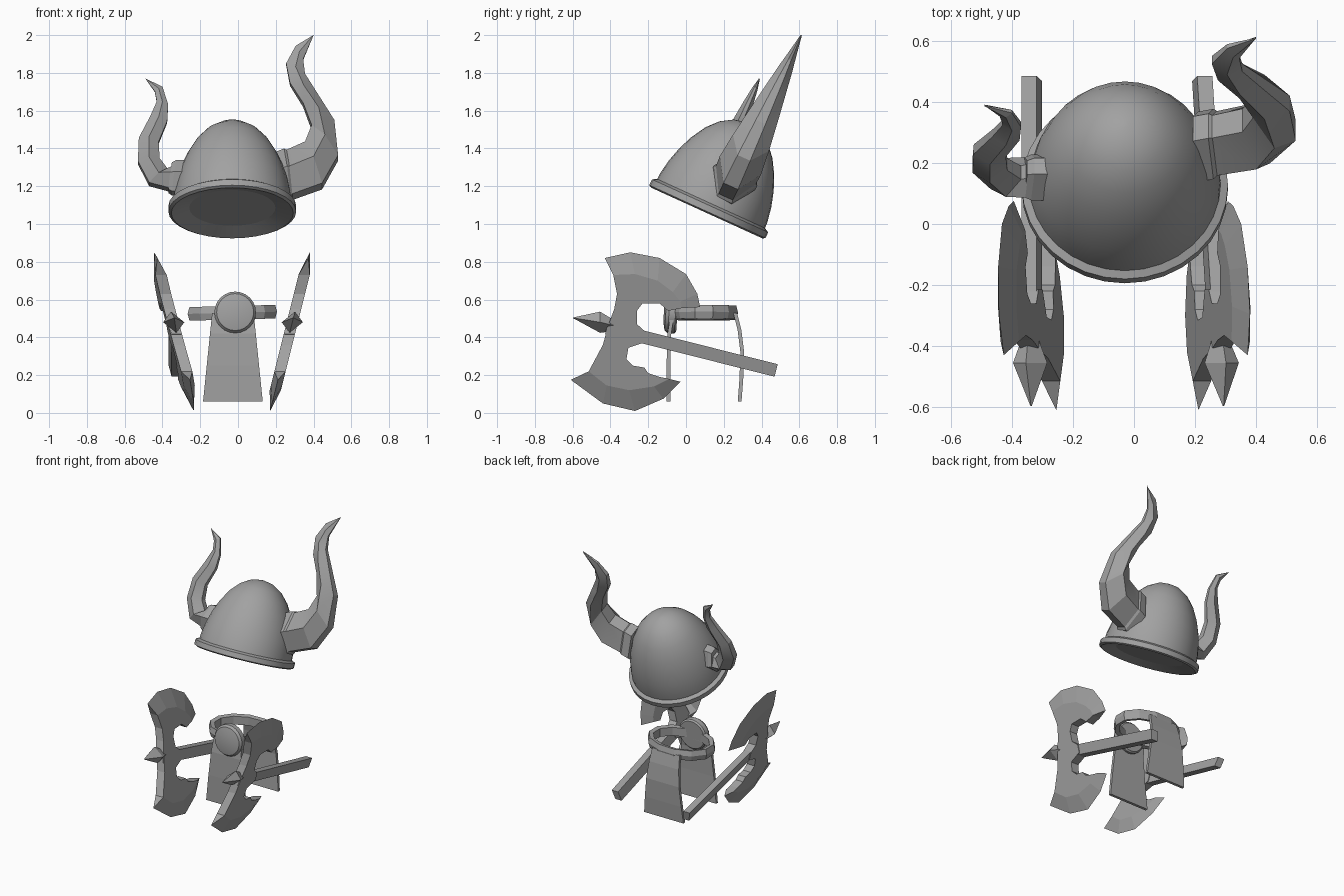
import bpy, bmesh, math
from mathutils import Vector, Matrix

if "Cube" in bpy.data.objects:
    bpy.data.objects.remove(bpy.data.objects["Cube"])

grey = bpy.data.materials.new("plain grey")
grey.diffuse_color = (0.36, 0.36, 0.36, 1)
grey.use_nodes = True
grey.node_tree.nodes["Principled BSDF"].inputs["Base Color"].default_value = grey.diffuse_color


def make(name, verts, faces, smooth=None, fix=True):
    me = bpy.data.meshes.new(name)
    me.from_pydata([tuple(v) for v in verts], [], faces)
    if fix:
        bm = bmesh.new()
        bm.from_mesh(me)
        bmesh.ops.recalc_face_normals(bm, faces=bm.faces)
        bm.to_mesh(me)
        bm.free()
    me.materials.append(grey)
    ob = bpy.data.objects.new(name, me)
    bpy.context.collection.objects.link(ob)
    if smooth:
        bpy.ops.object.select_all(action='DESELECT')
        ob.select_set(True)
        bpy.context.view_layer.objects.active = ob
        bpy.ops.object.shade_smooth_by_angle(angle=math.radians(smooth))
    return ob


def loft(name, rings, caps=True, closed=False, smooth=None):
    """Skin a list of equal sized vertex rings."""
    n = len(rings[0])
    verts = [v for r in rings for v in r]
    last = len(rings) if closed else len(rings) - 1
    faces = []
    for i in range(last):
        a, b = i * n, ((i + 1) % len(rings)) * n
        for j in range(n):
            k = (j + 1) % n
            faces.append((a + j, a + k, b + k, b + j))
    if caps and not closed:
        faces += [tuple(range(n)), tuple(range(len(verts) - n, len(verts)))]
    return make(name, verts, faces, smooth)


def lathe(name, profile, matrix, n=32, smooth=30, caps=True):
    rings = [[matrix @ Vector((r * math.cos(2 * math.pi * j / n),
                               r * math.sin(2 * math.pi * j / n), h))
              for j in range(n)] for r, h in profile]
    return loft(name, rings, caps, smooth=smooth)


# Helmet: tilted dome, rim band and hollow underside
tilt = Matrix.Translation((-0.03, 0.11, 1.058)) @ Matrix.Rotation(math.radians(-24.5), 4, 'X')
lathe("helmet_dome", [(0.315, 0.03), (0.312, 0.09), (0.298, 0.17), (0.275, 0.25),
                      (0.242, 0.33), (0.195, 0.41), (0.14, 0.47), (0.075, 0.51),
                      (0.012, 0.523)], tilt)
lathe("helmet_rim", [(0.165, 0.05), (0.323, 0.0), (0.338, 0.008), (0.338, 0.042),
                     (0.314, 0.055)], tilt, caps=False)
disc = [tilt @ Vector((0.165 * math.cos(a * math.pi / 16), 0.165 * math.sin(a * math.pi / 16), 0.05))
        for a in range(32)]
make("helmet_inner_disc", disc, [tuple(range(32))], fix=False)

# Horns: six sided sections between an outer and an inner outline (x, z)
DEPTH = Vector((0, 0.91, -0.41))


def horn(name, outer, inner, depths, y0, slope):
    rings = []
    for (ox, oz), (ix, iz), d in zip(outer, inner, depths):
        o = Vector((ox, y0 + slope * (oz - 1.25), oz))
        i = Vector((ix, y0 + slope * (iz - 1.25), iz))
        c, w = (o + i) / 2, (o - i) / 2
        rings.append([c + w * x + DEPTH * d * y for x, y in
                      ((1, 0.35), (0, 1), (-1, 0.35), (-1, -0.35), (0, -1), (1, -0.35))])
    loft(name, rings, smooth=20)
    # Raised collar where the horn meets the dome
    mids = [sum(r, Vector()) / 6 for r in rings[:2]]
    step = (mids[1] - mids[0]).normalized() * 0.055
    collar = [[mids[0] + (p - mids[0]) * s + step * t for p in rings[0]]
              for s, t in ((1.1, -0.5), (1.1, 0.5), (0.95, 0.9))]
    loft(name + "_collar", collar)


horn("right_horn",
     [(.25, 1.13), (.445, 1.20), (.53, 1.35), (.51, 1.54), (.42, 1.685), (.355, 1.79), (.345, 1.87), (.40, 2.0)],
     [(.22, 1.36), (.355, 1.42), (.39, 1.51), (.345, 1.63), (.275, 1.74), (.255, 1.845), (.305, 1.94), (.398, 1.997)],
     [.115, .12, .105, .08, .058, .04, .022, .004], 0.26, 0.467)
horn("left_horn",
     [(-.32, 1.17), (-.47, 1.21), (-.53, 1.325), (-.525, 1.45), (-.465, 1.565), (-.43, 1.645), (-.44, 1.70), (-.49, 1.77)],
     [(-.30, 1.32), (-.37, 1.28), (-.415, 1.34), (-.42, 1.43), (-.375, 1.54), (-.37, 1.63), (-.40, 1.725), (-.488, 1.767)],
     [.075, .07, .062, .05, .037, .027, .016, .003], 0.155, 0.45)

# Axe outline (y, z): thick core, with cutting edges thinning to a line
TOP_IN = [(-.385, .73), (-.27, .735), (-.15, .70), (-.07, .64), (-.03, .59), (-.02, .555)]
TOP_OUT = [(-.43, .82), (-.295, .85), (-.14, .82), (0, .735), (.06, .63), (.075, .56)]
BACK = [(-.095, .54), (-.14, .58), (-.23, .58), (-.26, .54), (-.26, .47), (-.215, .43),
        (-.215, .375), (-.305, .345), (-.315, .285), (-.28, .25), (-.22, .24), (-.2, .21), (-.14, .19)]
LOW_IN = [(-.09, .18), (-.17, .14), (-.30, .12), (-.42, .145), (-.515, .22)]
LOW_OUT = [(-.03, .165), (-.12, .075), (-.27, .01), (-.44, .05), (-.61, .175)]
FRONT = [(-.44, .36), (-.41, .47), (-.38, .55), (-.365, .63)]


def axe(side, x0, lean, yaw):
    def place(x, y, z):
        return Vector((x0 + x + lean * (z - 0.47) + yaw * (y + 0.5), y, z))

    core = TOP_IN + BACK + LOW_IN + FRONT
    n, t = len(core), 0.03
    verts = [place(s * t, y, z) for s in (1, -1) for y, z in core]
    faces = [tuple(range(n)), tuple(range(n, 2 * n))]
    arcs = {0: TOP_OUT, len(TOP_IN) + len(BACK): LOW_OUT}
    arc_sides = set()
    for start, arc in arcs.items():
        base = len(verts)
        verts += [place(0, y, z) for y, z in arc]
        for i in range(len(arc) - 1):
            a, o = start + i, base + i
            arc_sides.add(a)
            faces += [(a, a + 1, o + 1, o), (n + a, n + a + 1, o + 1, o)]
        for i in (0, len(arc) - 1):
            faces.append((start + i, n + start + i, base + i))
    for i in range(n):
        if i not in arc_sides:
            j = (i + 1) % n
            faces.append((i, j, n + j, n + i))
    make(side + "_axe_blade", verts, faces)

    # Square shaft
    ends = [(-.42, .45), (.477, .225)]
    loft(side + "_axe_handle", [[place(x, y + 0.25 * h, z + h) for x, h in
                                 ((.025, .033), (-.025, .033), (-.025, -.033), (.025, -.033))]
                                for y, z in ends])
    # Four sided front spike
    loft(side + "_axe_spike", [[place(r * x, y, z + r * h) for x, h in ((1, 0), (0, 1), (-1, 0), (0, -1))]
                               for r, y, z in ((.002, -.597, .503), (.056, -.455, .48), (.025, -.37, .46))])


axe("right", 0.285, 0.25, 0.0)
axe("left", -0.335, -0.25, -0.063)

# Belt: faceted band with a rounded outer face
belt = []
for i in range(12):
    a = 2 * math.pi * (i + 0.5) / 12
    z = 0.53 + 0.006 * math.cos(a)
    belt.append([(-0.03 + (0.24 + d) * math.cos(a), 0.095 + (0.182 + d) * math.sin(a), z + h)
                 for d, h in ((-.035, -.03), (-.005, -.036), (.005, 0), (-.005, .036), (-.035, .03))])
loft("belt", belt, closed=True)

# Round buckle facing forward
buckle = Matrix.Translation((-0.015, -0.055, 0.53)) @ Matrix.Rotation(math.radians(86), 4, 'X')
lathe("buckle", [(0.10, -0.01), (0.11, 0.0), (0.11, 0.035), (0.098, 0.052), (0.05, 0.062)], buckle, n=24)


# Cloth flaps: tapered sheets following a (y, z) drop line
def flap(name, line):
    rings = []
    for y, z in line:
        w = 0.158 - 0.045 * (z - 0.06) / 0.44
        rings.append([(-0.027 + sx * w, y + sy * 0.01, z)
                      for sx, sy in ((-1, -1), (1, -1), (1, 1), (-1, 1))])
    loft(name, rings)


flap("front_flap", [(-.07, .53), (-.088, .42), (-.093, .25), (-.092, .06)])
flap("back_flap", [(.26, .53), (.283, .44), (.298, .32), (.293, .18), (.284, .06)])
